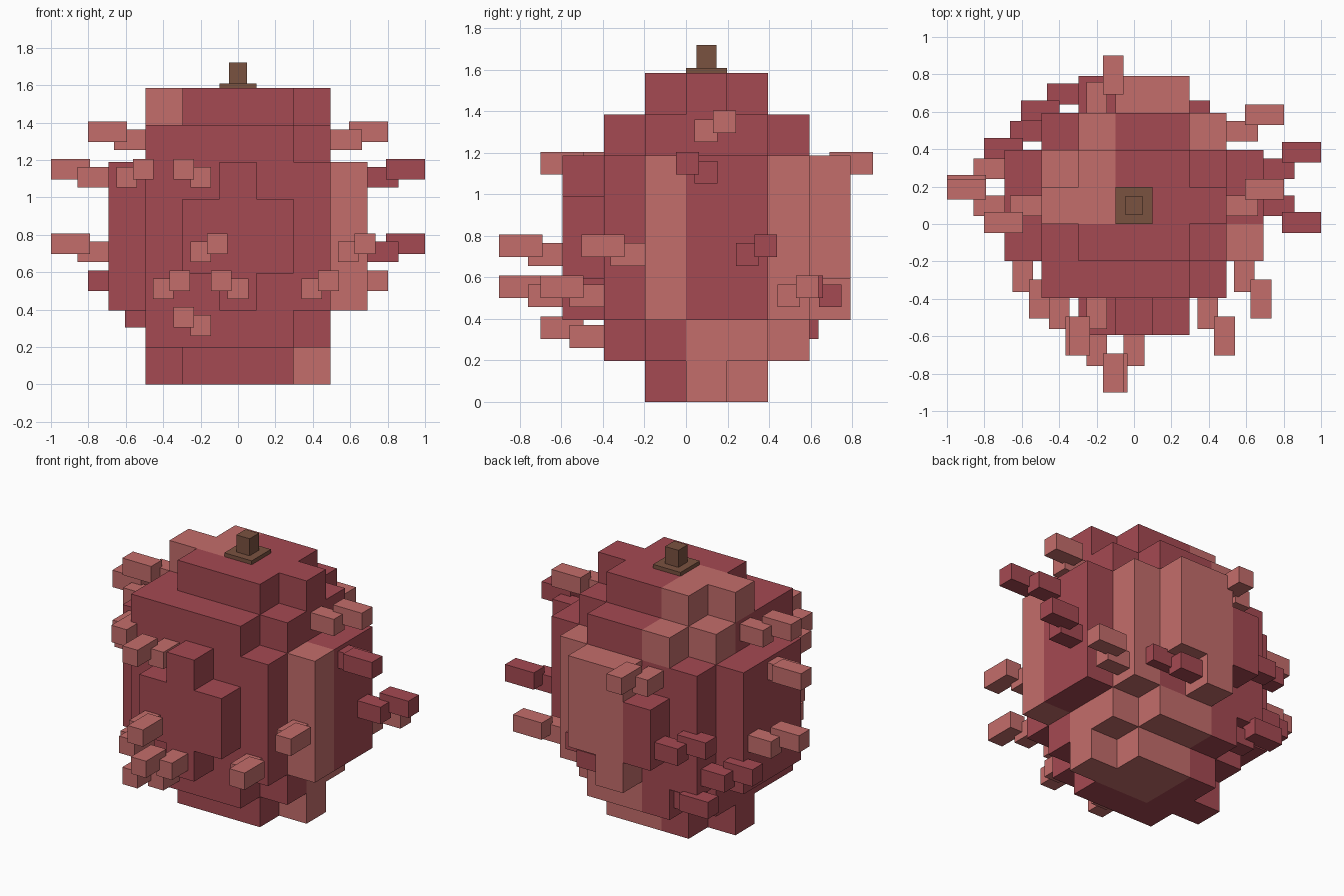
import bpy, bmesh
from mathutils import Vector

if "Cube" in bpy.data.objects:
    bpy.data.objects.remove(bpy.data.objects["Cube"])

S = 0.198  # voxel size


def mat(name, col):
    m = bpy.data.materials.new(name)
    m.diffuse_color = (*col, 1)
    m.use_nodes = True
    m.node_tree.nodes["Principled BSDF"].inputs["Base Color"].default_value = m.diffuse_color
    return m


DARK = mat("dark_red", (0.376, 0.067, 0.084))
LIGHT = mat("light_red", (0.552, 0.153, 0.147))
BROWN = mat("stem_brown", (0.195, 0.084, 0.051))


# ---- body: rounded stack of voxels, cell (i, j, k) along x, y, z ----
def filled(i, j, k):
    if k in (0, 7):    # small plus at both ends
        return (2 <= i <= 4 and 2 <= j <= 4) or (1 <= i <= 5 and j == 3)
    if k in (1, 6):    # five-wide layer, three corners cut
        corner = i in (1, 5) and j in (1, 5)
        return 1 <= i <= 5 and 1 <= j <= 5 and (not corner or (i, j) == (1, 1))
    if not 2 <= k <= 5:
        return False
    if j == 0:         # front bump
        return i == 3 or (i in (2, 4) and k in (3, 4))
    if j == 6:         # back bump
        return i == 3 or (i == 4 and k >= 3) or (i == 2 and k in (3, 4))
    if j in (1, 5):
        return 1 <= i <= 5
    return 2 <= j <= 4 and 0 <= i <= 6


def is_light(i, j, k):
    if k == 7:
        return i <= 2 and j >= 3
    if k == 6:
        return i <= 2 and j >= 4
    if k <= 1:
        return i >= 3 and j >= 3
    return (i, j) in ((6, 2), (5, 5), (3, 6), (4, 6))


def make_body():
    bm = bmesh.new()
    verts = {}

    def vert(p):
        if p not in verts:
            verts[p] = bm.verts.new(((p[0] - 3.5) * S, (p[1] - 3) * S, p[2] * S))
        return verts[p]

    cells = [(i, j, k) for i in range(7) for j in range(7) for k in range(8)
             if filled(i, j, k)]
    for c in cells:
        for ax in range(3):
            for side in (0, 1):
                n = list(c)
                n[ax] += 2 * side - 1
                if filled(*n):
                    continue
                u, v = (ax + 1) % 3, (ax + 2) % 3
                ring = []
                for du, dv in ((0, 0), (1, 0), (1, 1), (0, 1)):
                    p = list(c)
                    p[ax] += side
                    p[u] += du
                    p[v] += dv
                    ring.append(vert(tuple(p)))
                f = bm.faces.new(ring if side else ring[::-1])
                f.material_index = int(is_light(*c))
    me = bpy.data.meshes.new("body")
    bm.to_mesh(me)
    bm.free()
    me.materials.append(DARK)
    me.materials.append(LIGHT)
    bpy.context.collection.objects.link(bpy.data.objects.new("body", me))


def box(name, lo, hi, m):
    lo, hi = Vector(lo), Vector(hi)
    bm = bmesh.new()
    bmesh.ops.create_cube(bm, size=1)
    for v in bm.verts:
        v.co = [(lo[a] + hi[a]) / 2 + v.co[a] * (hi[a] - lo[a]) for a in range(3)]
    me = bpy.data.meshes.new(name)
    bm.to_mesh(me)
    bm.free()
    me.materials.append(m)
    bpy.context.collection.objects.link(bpy.data.objects.new(name, me))


# ---- spikes: a short root and an offset longer tip ----
def spike(ax, sgn, base, c, z, shift, m):
    """Grows from base along axis ax; c is the centre on the other axis."""
    for part, a, b, cc, zz in (("spike_root", -0.01, 0.168, c, z),
                               ("spike_tip", 0.1, 0.308, c + shift * 0.089, z + 0.043)):
        e0, e1 = sorted((base + sgn * a, base + sgn * b))
        lo, hi = [0, 0, zz - 0.055], [0, 0, zz + 0.055]
        lo[ax], hi[ax] = e0, e1
        lo[1 - ax], hi[1 - ax] = cc - 0.055, cc + 0.055
        box(part, lo, hi, m)


make_body()

# front spikes
for base, x, z, sh in ((-0.394, -0.2, 1.107, -1), (-0.196, -0.595, 1.107, 1),
                       (-0.592, -0.2, 0.71, 1), (-0.196, 0.59, 0.71, 1),
                       (-0.394, -0.4, 0.512, 1), (-0.592, 0.0, 0.512, -1),
                       (-0.394, 0.395, 0.512, 1), (-0.394, -0.2, 0.315, -1)):
    spike(1, -1, base, x, z, sh, LIGHT)
# back spike
spike(1, 1, 0.592, -0.2, 1.107, 1, LIGHT)
# right spikes
for base, y, z, sh, m in ((0.691, 0.097, 1.107, -1, DARK), (0.691, 0.295, 0.71, 1, DARK),
                          (0.494, 0.097, 1.307, 1, LIGHT), (0.494, 0.495, 0.512, 1, LIGHT),
                          (0.098, 0.695, 0.512, -1, DARK)):
    spike(0, 1, base, y, z, sh, m)
# left spikes
for base, y, z, sh, m in ((-0.691, 0.097, 1.107, 1, LIGHT), (-0.691, 0.295, 0.71, -1, LIGHT),
                          (-0.494, 0.097, 1.307, -1, LIGHT), (-0.494, 0.495, 0.512, -1, DARK),
                          (-0.297, 0.495, 0.315, 1, DARK), (-0.297, 0.695, 0.71, -1, DARK)):
    spike(0, -1, base, y, z, sh, m)

# stem
box("stem_base", (-0.099, 0.0, 1.58), (0.099, 0.198, 1.609), BROWN)
box("stem", (-0.048, 0.051, 1.6), (0.048, 0.147, 1.72), BROWN)
